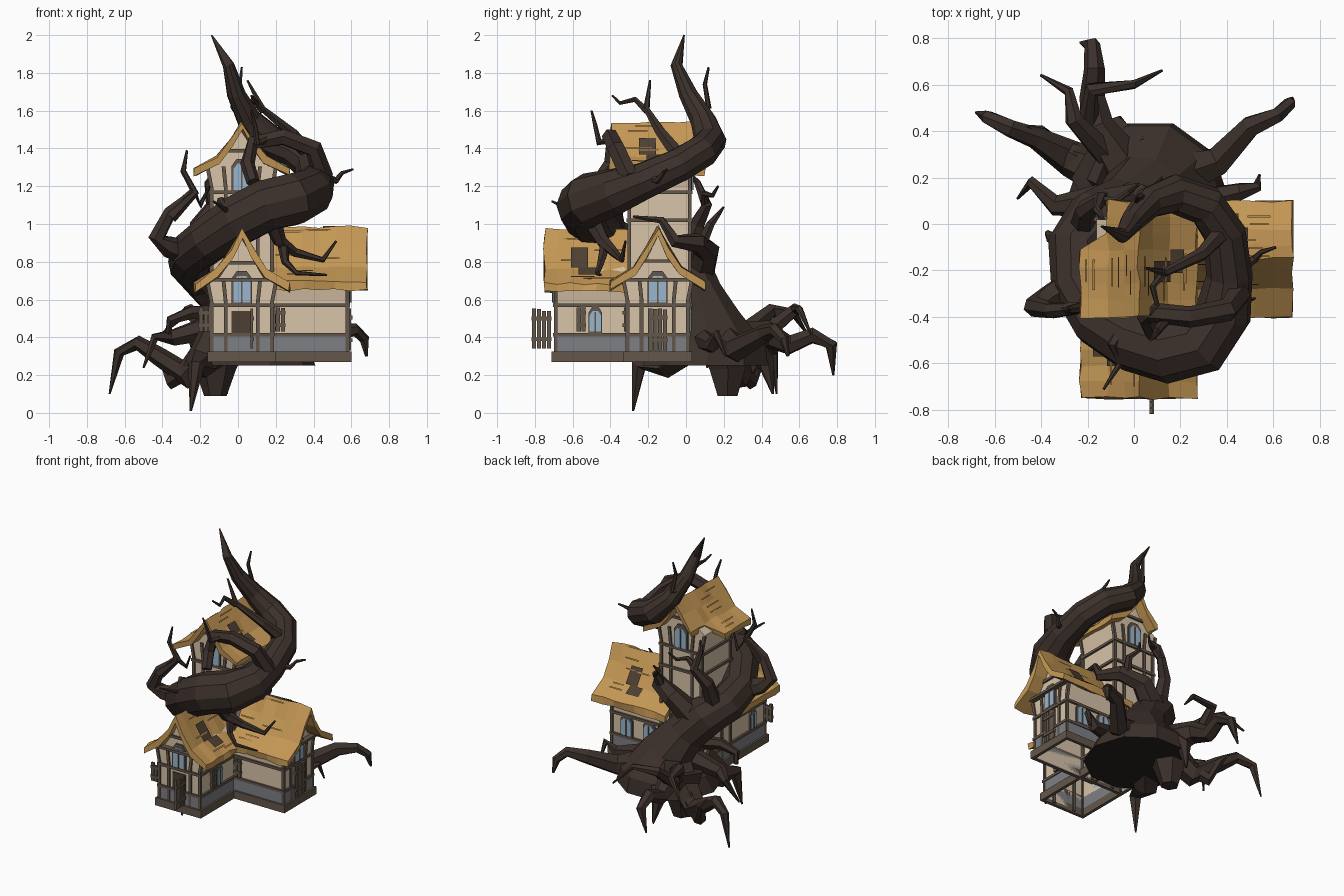
import bpy, bmesh, math, random
from mathutils import Matrix, Vector

random.seed(4)
if "Cube" in bpy.data.objects:
    bpy.data.objects.remove(bpy.data.objects["Cube"])


def material(name, *rgb):
    m = bpy.data.materials.new(name)
    m.use_nodes = True
    m.diffuse_color = (*rgb, 1)
    m.node_tree.nodes["Principled BSDF"].inputs["Base Color"].default_value = (*rgb, 1)
    return m


BARK = material("bark", .045, .03, .024)
DARK = material("dark hollow", .022, .016, .012)
THATCH = material("thatch", .55, .31, .09)
STRAW = material("shaded straw", .42, .225, .065)
PLASTER = material("plaster", .69, .55, .395)
TIMBER = material("timber", .125, .095, .07)
STONE = material("stone", .21, .215, .23)
GLASS = material("glass", .32, .47, .62)
HOLE = material("roof hole", .075, .05, .032)


def make(name, verts, faces, mat, M=Matrix()):
    bm = bmesh.new()
    vs = [bm.verts.new(M @ Vector(v)) for v in verts]
    for f in faces:
        bm.faces.new([vs[i] for i in f])
    bmesh.ops.recalc_face_normals(bm, faces=bm.faces)
    me = bpy.data.meshes.new(name)
    bm.to_mesh(me)
    bm.free()
    me.materials.append(mat)
    ob = bpy.data.objects.new(name, me)
    bpy.context.collection.objects.link(ob)
    return ob


def loft(name, rings, mat, M=Matrix()):
    n = len(rings[0])
    faces = [[i * n + j, i * n + (j + 1) % n, (i + 1) * n + (j + 1) % n, (i + 1) * n + j]
             for i in range(len(rings) - 1) for j in range(n)]
    faces += [list(range(n)), list(range((len(rings) - 1) * n, len(rings) * n))]
    return make(name, [v for r in rings for v in r], faces, mat, M)


def prism(name, profile, y0, y1, mat, M):
    return loft(name, [[(a, y, z) for a, z in profile] for y in (y0, y1)], mat, M)


def box(name, lo, hi, mat, M):
    (x0, y0, z0), (x1, y1, z1) = lo, hi
    return prism(name, [(x0, z0), (x1, z0), (x1, z1), (x0, z1)], y0, y1, mat, M)


def facing(x, y, deg):
    # local -y is the outward direction
    return Matrix.Translation((x, y, 0)) @ Matrix.Rotation(math.radians(deg), 4, 'Z')


def tube(name, pts, r0=0, r1=.006, sides=6):
    # limb with parallel-transported rings; a fourth value is its radius
    n = len(pts) - 1
    P = [Vector(p[:3]) for p in pts]
    R = [p[3] if len(p) > 3 else r0 + (r1 - r0) * (i / n) ** .9 for i, p in enumerate(pts)]
    up, rings = Vector((1, 0, 0)), []
    for i, p in enumerate(P):
        t = (P[min(i + 1, n)] - P[max(i - 1, 0)]).normalized()
        if sides > 8 and i < 2:
            t = Vector((0, 0, 1))
        u = up - t * up.dot(t)
        if u.length < .1:
            u = t.orthogonal()
        up = u.normalized()
        w = t.cross(up)
        rings.append([p + R[i] * (up * math.cos(k) + w * math.sin(k))
                      for k in (math.tau * j / sides for j in range(sides))])
    return loft(name, rings, BARK)


# House pieces
HALF, FLARE = .16, .022
ROOF = [(0, 0), (.06, -.11), (.13, -.215), (.25, -.29)]
UNDER = [(.25, -.335), (.12, -.255), (.05, -.155), (0, -.05)]


def roof(name, M, ridge, b0, b1, s, hole_sides, notch):
    half = ROOF + UNDER[:-1]
    prof = half + [UNDER[-1]] + [(-a, z) for a, z in reversed(half[1:])]
    # Left eave broken away at the rear of a notched roof
    broken = [(a, z) if a > -.2 else (-.135, z + .075) for a, z in prof]
    steps = 7
    rings = []
    for i in range(steps + 1):
        y = -(b0 + (b1 - b0) * i / steps)
        rings.append([(a + random.uniform(-.007, .007), y + random.uniform(-.008, .008),
                       ridge + z * s + random.uniform(-.007, .007))
                      for a, z in (broken if i < notch else prof)])
    loft(name, rings, THATCH, M)

    def patch(part, side, k, t0, t1, y0, y1, mat):
        (a0, h0), (a1, h1) = ROOF[k], ROOF[k + 1]
        pt = lambda t, y, lift: (side * (a0 + (a1 - a0) * t + lift * .6), -y,
                                 ridge + s * (h0 + (h1 - h0) * t) + lift)
        make(part, [pt(t0, y0, .01), pt(t0, y1, .01), pt(t1, y1, .01), pt(t1, y0, .01)],
             [(0, 1, 2, 3)], mat, M)

    mid = (b0 + b1) / 2
    for side in (-1, 1):
        for i in range(6):
            y = random.uniform(mid - .05 if notch else b0 + .02, b1 - .18)
            t = random.uniform(.05, .8)
            patch(name + "_straw", side, i % 3, t, t + .08, y, y + random.uniform(.08, .16), STRAW)
    for side in hole_sides:
        patch(name + "_hole", side, 1, .0, 1, mid + .01, mid + .1, HOLE)
        patch(name + "_hole", side, 2, .0, .5, mid - .04, mid + .06, HOLE)


def window(name, M, b, a, z, w=.045, h=.14):
    arch = lambda k: [(a - w * k, z + h * (1 - k) / 2), (a + w * k, z + h * (1 - k) / 2),
                      (a + w * k, z + h * .78 * k), (a + w * k * .5, z + h * k),
                      (a - w * k * .5, z + h * k), (a - w * k, z + h * .78 * k)]
    prism(name + "_frame", arch(1.18), -b - .012, -b, TIMBER, M)
    prism(name + "_glass", arch(1), -b - .016, -b, GLASS, M)
    box(name + "_mullion", (a - .004, -b - .02, z), (a + .004, -b, z + h * .95), TIMBER, M)


def planks(name, M, b, a, z0, z1, count):
    # upright boards with two cross battens
    for i in range(count):
        x = a + (i - (count - 1) / 2) * .026
        box(name + "_board", (x - .011, -b - .014, z0), (x + .011, -b,
            z1 + random.uniform(-.012, .012)), TIMBER, M)
    for t in (.2, .75):
        z = z0 + (z1 - z0) * t
        w = count * .013
        box(name + "_batten", (a - w, -b - .02, z), (a + w, -b, z + .02), TIMBER, M)


def wing(name, M, ridge, b0, b1, r0, r1, s, levels, hole_sides, notch=0):
    eave = ridge - .27 * s
    # Walls flare under the eaves and are open underneath
    right = [(HALF, .28), (HALF, eave - .12), (HALF + FLARE, eave), (.06, ridge - .15 * s)]
    wall = right + [(0, ridge - .04)] + [(-a, z) for a, z in reversed(right)]
    shell = prism(name + "_walls", wall, -b1, -b0, PLASTER, M)
    bm = bmesh.new()
    bm.from_mesh(shell.data)
    floor = [f for f in bm.faces if all(v.co.z < .29 for v in f.verts)]
    bmesh.ops.delete(bm, geom=floor, context='FACES')
    bm.to_mesh(shell.data)
    bm.free()

    def band(part, e, z0, z1, mat):
        # four bars around the outside of the walls
        for k in (-1, 1):
            x, y = sorted((k * HALF, k * (HALF + e))), sorted((0, -k * e))
            box(name + part, (x[0], -b1 - e, z0), (x[1], -b0 + e, z1), mat, M)
            base = -b1 if k > 0 else -b0
            box(name + part, (-HALF, base + y[0], z0), (HALF, base + y[1], z1), mat, M)
    band("_sill", .022, .27, .325, TIMBER)
    band("_plinth", .008, .325, .405, STONE)
    for z in levels:
        band("_rail", .014 + (FLARE if z > eave - .05 else 0), z, z + .018, TIMBER)
    for y in (-b1, -b0):
        for x in (-HALF, -.085, .085, HALF):
            f = FLARE * x / HALF
            prism(name + "_post", [(x - .01, .28), (x + .01, .28), (x + .01, eave - .12),
                                   (x + .01 + f, eave - .005), (x - .01 + f, eave - .005),
                                   (x - .01, eave - .12)], y - .01, y + .01, TIMBER, M)
        z = ridge - .19 * s
        box(name + "_collar", (-.08, y - .012, z), (.08, y + .012, z + .018), TIMBER, M)
    roof(name + "_roof", M, ridge, r0, r1, s, hole_sides, notch)


front, side = facing(.02, 0, 0), facing(0, -.15, 90)
tower, tower_back = facing(.02, -.14, 0), facing(.02, -.14, 180)
wing("front_wing", front, .975, .2, .69, .27, .75, 1, (.405, .56, .695), (-1, 1))
wing("side_wing", side, .985, .1, .58, .1, .68, 1, (.405, .56, .695), (1,))
wing("tower", tower, 1.54, -.16, .16, -.24, .26, .85, (.405, .56, 1.01, 1.16), (1,), 3)

# Windows
window("front_gable_window", front, .69, 0, .585)
window("side_gable_window", side, .58, 0, .585)
window("tower_front_window", tower, .16, 0, 1.18)
window("tower_back_window", tower_back, .16, 0, 1.18)
window("front_wing_window", facing(.02, -.48, 90), .16, 0, .43, .03, .11)
window("front_wing_far_window", facing(.02, -.55, 270), .16, 0, .43, .03, .11)
for x in (-.1, .08):
    window("back_window", facing(.36, -.15, 180), .16, x, .43, .04, .12)

# Doors and shutters
box("doorway", (-.055, -.697, .34), (.05, -.69, .54), HOLE, front)
planks("open_door", facing(.066, -.765, 90), 0, 0, .34, .54, 4)
planks("side_door", side, .585, 0, .33, .55, 4)
planks("window_shutter", facing(.02, -.555, 90), .165, 0, .43, .55, 2)
planks("front_shutter", facing(.225, -.31, 0), .005, 0, .43, .55, 2)
planks("left_shutter", facing(-.17, -.68, 0), 0, 0, .43, .55, 3)

# Coiling trunk, from root flare to tip
trunk = tube("trunk", [
    (.06, .1, .25, .35), (.06, .13, .36, .305), (.04, .11, .47, .19), (-.05, .06, .61, .145),
    (-.16, .01, .73, .145), (-.25, -.1, .8, .125), (-.24, -.26, .85, .12), (-.15, -.41, .92, .125),
    (0, -.5, 1.02, .138), (.15, -.545, 1.1, .142), (.29, -.51, 1.13, .142), (.385, -.38, 1.17, .125),
    (.41, -.22, 1.23, .1), (.39, -.04, 1.31, .092), (.31, .08, 1.38, .09), (.17, .13, 1.44, .085),
    (.06, .09, 1.55, .068), (-.01, .01, 1.69, .05), (-.05, -.05, 1.84, .032), (-.14, -.01, 2, .004)],
    sides=10)
trunk.data.materials.append(DARK)
for f in trunk.data.polygons:
    if f.normal.z < -.95 and f.center.z < .3:
        f.material_index = 1

# Upper branches
tube("arch_branch", [(.45, -.3, 1.25), (.4, -.37, 1.4), (.24, -.4, 1.46), (.08, -.38, 1.43),
                     (.05, -.4, 1.32), (.08, -.47, 1.22)], .055, .035)
tube("arch_twig", [(.15, -.4, 1.45), (.1, -.46, 1.43), (.09, -.48, 1.52), (.07, -.5, 1.6)], .025)
tube("roof_branch", [(.39, -.02, 1.34), (.29, -.13, 1.48), (.13, -.21, 1.61), (.05, -.19, 1.76)], .045)
tube("roof_twig", [(.13, -.21, 1.6), (.08, -.27, 1.66), (.1, -.35, 1.64), (.07, -.39, 1.68)], .02)
tube("top_twig", [(-.02, .03, 1.62), (.03, .12, 1.62), (.01, .1, 1.74), (.02, .12, 1.83)], .025)
tube("right_twig", [(.44, -.2, 1.25), (.52, -.15, 1.23), (.55, -.12, 1.27), (.61, -.1, 1.29)], .025)
tube("left_branch", [(-.25, -.25, .84), (-.37, -.32, .88), (-.43, -.355, .93), (-.36, -.37, 1.06),
                     (-.23, -.36, 1.17), (-.29, -.37, 1.28), (-.27, -.36, 1.39)], .07)
tube("left_twig", [(-.36, -.37, 1.04), (-.23, -.36, 1.17), (-.2, -.3, 1.1), (-.15, -.33, 1.2)], .04)
tube("inner_branch", [(-.22, -.02, .8), (-.21, .06, 1), (-.14, .11, 1.1), (-.16, .06, 1.22), (-.13, .02, 1.27)], .06)
tube("inner_twig", [(-.15, .1, 1.1), (-.08, .1, 1.16), (-.02, .14, 1.15), (.02, .17, 1.2)], .025)
tube("back_branch", [(-.14, .06, .7), (.03, .11, .86), (.17, .06, .9), (.24, -.06, .91),
                     (.22, -.13, 1.02), (.2, -.28, 1.04)], .09)
tube("back_twig", [(.13, .08, .89), (.15, .13, 1), (.1, .17, 1.05), (.12, .2, 1.09)], .035)
tube("claw", [(.18, -.5, 1.02), (.22, -.44, .91), (.3, -.38, .85), (.45, -.34, .81), (.52, -.32, .91)], .05)
tube("claw_finger", [(.24, -.43, .88), (.25, -.45, .8), (.31, -.47, .74), (.47, -.45, .73)], .03)
tube("front_twig", [(-.05, -.45, 1.08), (-.09, -.52, 1.12), (-.06, -.6, 1.07), (-.13, -.71, 1.12)], .035)

# Roots; fourth values keep the knees thick before the sharp tips
tube("left_root", [(-.08, .2, .4, .11), (-.27, .28, .2, .08), (-.42, .37, .3, .05), (-.53, .41, .37, .04),
                   (-.63, .46, .32, .03), (-.68, .48, .1, .005)])
tube("left_root_fork", [(-.2, .25, .28), (-.35, .34, .17), (-.4, .4, .3), (-.46, .42, .36)], .07)
tube("rear_root", [(-.05, .25, .38, .11), (-.16, .42, .42, .075), (-.18, .55, .36, .055), (-.17, .67, .41, .045),
                   (-.18, .77, .36, .035), (-.23, .78, .2, .006)])
tube("rear_left_root", [(-.1, .28, .4), (-.26, .45, .54), (-.28, .57, .53), (-.4, .64, .42)], .06)
tube("rear_twig_root", [(-.2, .42, .42), (-.18, .58, .55), (0, .6, .55), (.12, .66, .42)], .05)
tube("right_root", [(.15, .2, .38, .11), (.36, .27, .34, .07), (.5, .42, .42, .05), (.62, .47, .44, .035),
                    (.67, .52, .39, .028), (.68, .54, .3, .008)])
tube("small_right_root", [(.3, .1, .38), (.46, .14, .36), (.53, .16, .42), (.54, .21, .3)], .06)
tube("small_left_root", [(-.15, .1, .45), (-.34, .08, .4), (-.44, .18, .4), (-.5, .11, .24)], .07)
tube("stub_root", [(-.12, 0, .53), (-.25, -.05, .53), (-.36, -.06, .49), (-.37, -.04, .42)], .05, .015)
tube("front_root", [(-.1, 0, .38), (-.2, -.12, .26), (-.22, -.25, .25), (-.25, -.28, .01)], .13)
tube("hanging_root", [(-.1, .2, .4), (-.12, .22, .24), (-.12, .22, .09)], .17, .06)
tube("rear_hanging_root", [(0, .3, .36), (-.08, .42, .28), (-.06, .46, .1)], .1)
